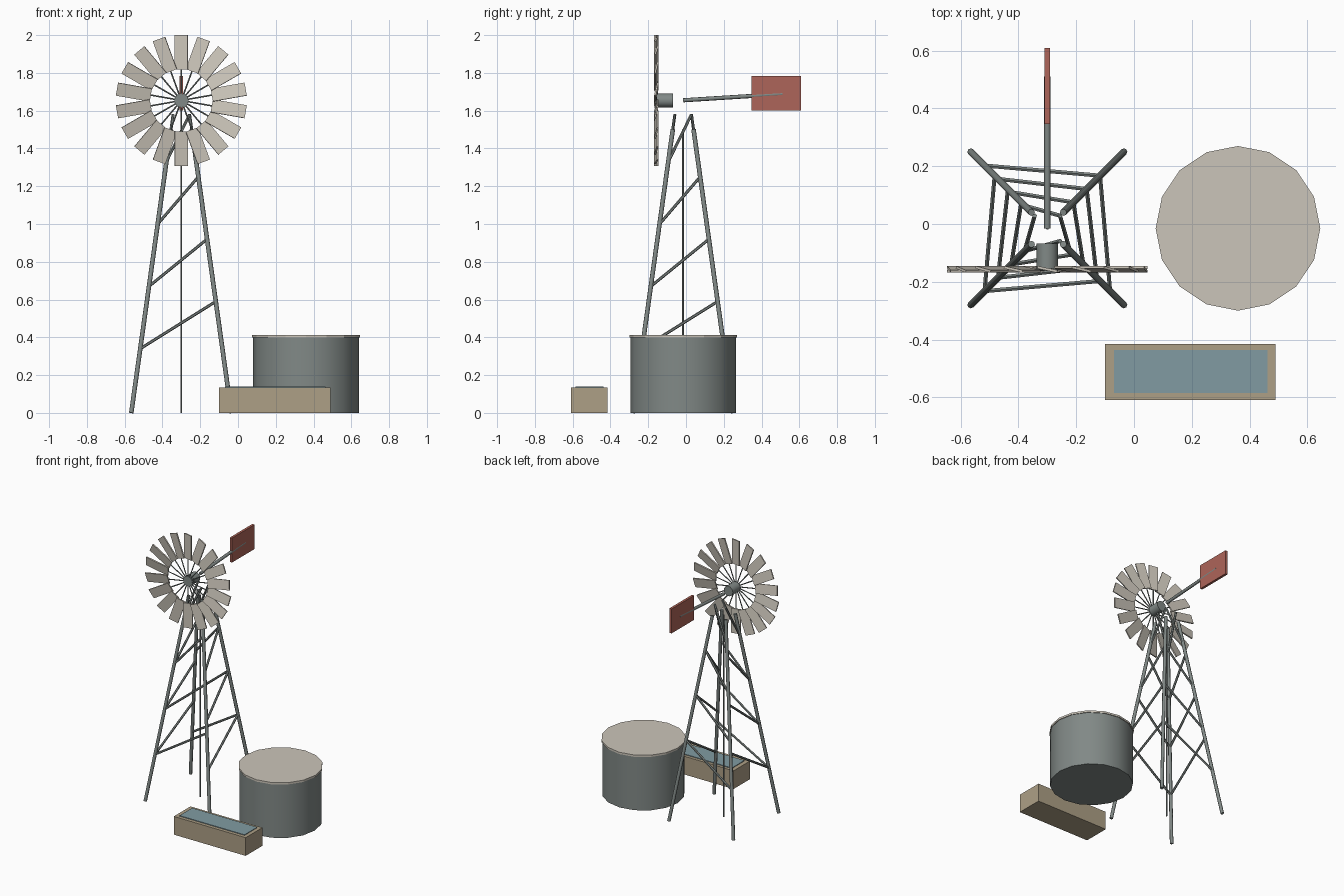
import bpy, bmesh, math
from mathutils import Vector, Matrix

if "Cube" in bpy.data.objects:
    bpy.data.objects.remove(bpy.data.objects["Cube"])


def material(name, rgb):
    m = bpy.data.materials.new(name)
    m.diffuse_color = (*rgb, 1)
    m.use_nodes = True
    m.node_tree.nodes["Principled BSDF"].inputs["Base Color"].default_value = m.diffuse_color
    return m


STEEL = material("steel", (0.22, 0.25, 0.24))
PALE = material("pale_metal", (0.60, 0.56, 0.49))
RED = material("red_paint", (0.42, 0.13, 0.10))
TAN = material("tan_wood", (0.42, 0.35, 0.24))
BLUE = material("water_blue", (0.22, 0.33, 0.36))


def add_rod(bm, a, b, r, sides=8):
    a, b = Vector(a), Vector(b)
    d = b - a
    mat = Matrix.Translation((a + b) / 2) @ d.to_track_quat('Z', 'Y').to_matrix().to_4x4()
    bmesh.ops.create_cone(bm, cap_ends=True, segments=sides, radius1=r, radius2=r,
                          depth=d.length, matrix=mat)


def add_box(bm, size, mat):
    bmesh.ops.create_cube(bm, size=1, matrix=mat @ Matrix.Diagonal((*size, 1)))


def finish(name, bm, mat, smooth=False):
    me = bpy.data.meshes.new(name)
    bm.to_mesh(me)
    bm.free()
    ob = bpy.data.objects.new(name, me)
    bpy.context.collection.objects.link(ob)
    me.materials.append(mat)
    if smooth:
        bpy.ops.object.select_all(action='DESELECT')
        ob.select_set(True)
        bpy.context.view_layer.objects.active = ob
        bpy.ops.object.shade_smooth_by_angle(angle=math.radians(50))
    return ob


def rod(name, a, b, r, mat=STEEL, sides=8):
    bm = bmesh.new()
    add_rod(bm, a, b, r, sides)
    return finish(name, bm, mat, True)


def box(name, lo, hi, mat):
    lo, hi = Vector(lo), Vector(hi)
    bm = bmesh.new()
    add_box(bm, hi - lo, Matrix.Translation((lo + hi) / 2))
    return finish(name, bm, mat)


TX, CY = -0.30, -0.015


def leg_point(sx, sy, z):
    o = 0.265 - 0.14 * z
    return (TX + sx * o, CY + sy * o, z)


# tapering tower legs
for sx, side in ((-1, "left"), (1, "right")):
    for sy, end in ((-1, "front"), (1, "back")):
        rod(f"tower_leg_{end}_{side}", leg_point(sx, sy, 0), leg_point(sx, sy, 1.5), 0.012)

# diagonal braces, one per face at each level
bm = bmesh.new()
for k in range(4):
    z0 = 0.34 + 0.33 * k
    z1 = z0 + 0.25
    for s in (-1, 1):
        add_rod(bm, leg_point(-1, s, z0), leg_point(1, s, z1), 0.008, 6)
        add_rod(bm, leg_point(s, -1, z0), leg_point(s, 1, z1), 0.008, 6)
finish("tower_braces", bm, STEEL, True)

rod("pump_rod", (TX, CY, 0), (TX, CY, 1.5), 0.005, sides=6)

# wheel: hub, spokes and pitched blades
HZ, WY = 1.654, -0.157
rod("wheel_hub", (TX, -0.162, HZ), (TX, -0.068, HZ), 0.037, sides=16)
blades, spokes = bmesh.new(), bmesh.new()
for i in range(18):
    spin = Matrix.Translation((TX, WY, HZ)) @ Matrix.Rotation(i * math.tau / 18, 4, 'Y')
    add_box(blades, (0.07, 0.009, 0.182),
            spin @ Matrix.Translation((0, 0, 0.255)) @ Matrix.Rotation(math.radians(-12), 4, 'Z'))
    add_rod(spokes, spin @ Vector((0, 0, 0.02)), spin @ Vector((0, 0, 0.2)), 0.004, 6)
finish("wheel_blades", blades, PALE)
finish("wheel_spokes", spokes, STEEL, True)

# tail boom and vane
rod("tail_boom", (TX, CY, 1.655), (TX, 0.51, 1.688), 0.011)
box("tail_vane", (TX - 0.009, 0.346, 1.602), (TX + 0.009, 0.61, 1.783), RED)

# water tank with lid
rod("tank_body", (0.36, CY, 0), (0.36, CY, 0.40), 0.28, sides=16)
bm = bmesh.new()
add_rod(bm, (0.36, CY, 0.398), (0.36, CY, 0.412), 0.285, 16)
finish("tank_lid", bm, PALE)

# drinking trough
box("trough", (-0.10, -0.61, 0), (0.49, -0.415, 0.135), TAN)
box("trough_water", (-0.07, -0.585, 0.12), (0.463, -0.437, 0.14), BLUE)
